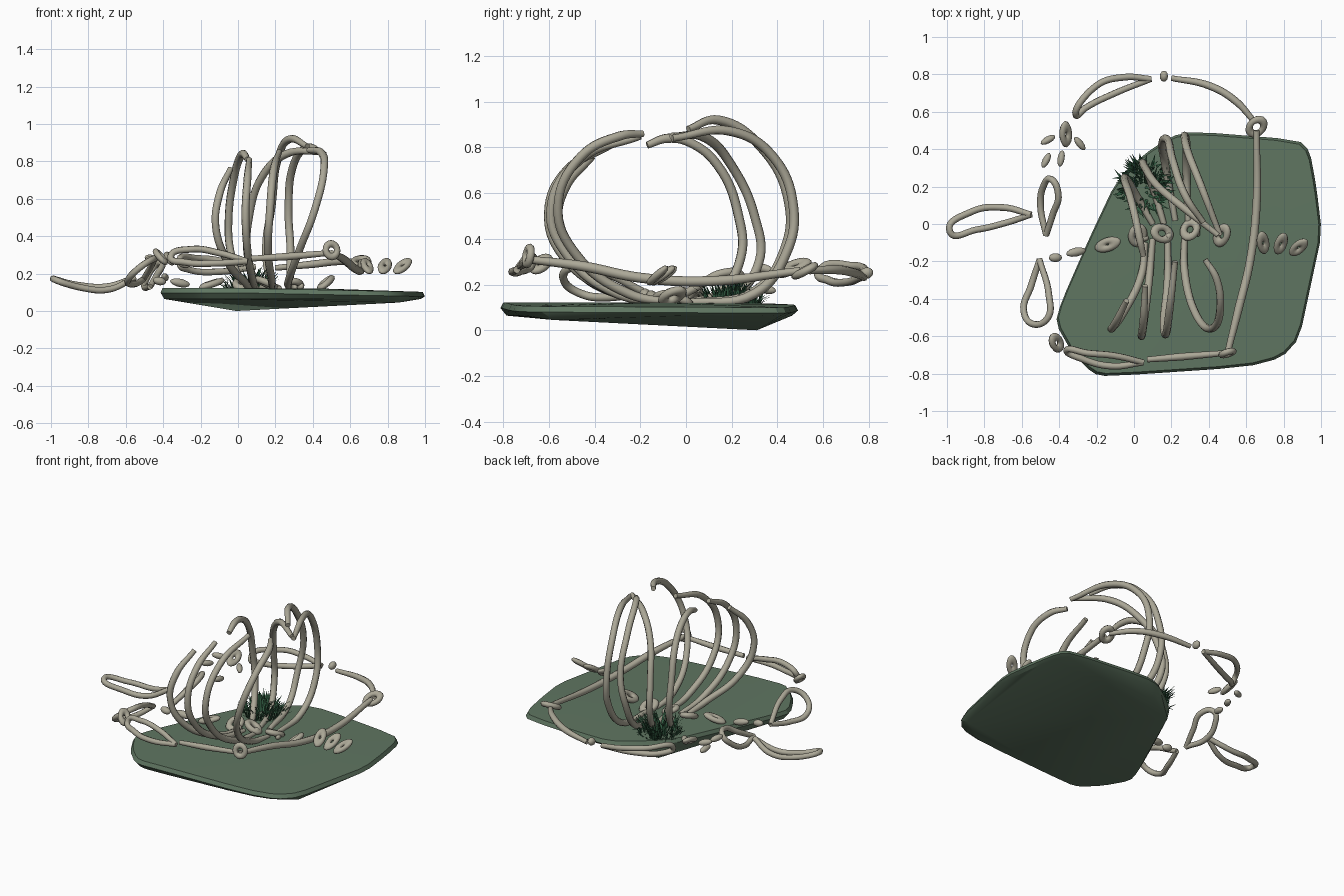
import bpy, bmesh, math, random
from mathutils import Vector

if "Cube" in bpy.data.objects:
    bpy.data.objects.remove(bpy.data.objects["Cube"])

random.seed(4)


def material(name, rgb):
    m = bpy.data.materials.new(name)
    m.diffuse_color = (*rgb, 1)
    m.use_nodes = True
    m.node_tree.nodes["Principled BSDF"].inputs["Base Color"].default_value = m.diffuse_color
    return m


BONE = material("bone", (0.41, 0.39, 0.31))
STONE = material("stone", (0.115, 0.18, 0.12))
GRASS = material("grass", (0.035, 0.12, 0.06))


def mesh_object(name, bm, mat):
    me = bpy.data.meshes.new(name)
    bm.normal_update()
    bm.to_mesh(me)
    bm.free()
    me.materials.append(mat)
    ob = bpy.data.objects.new(name, me)
    bpy.context.collection.objects.link(ob)
    return ob


def activate(ob):
    bpy.ops.object.select_all(action="DESELECT")
    ob.select_set(True)
    bpy.context.view_layer.objects.active = ob


def tube(name, pts, r=0.022, ends=0.75):
    cu = bpy.data.curves.new(name, "CURVE")
    cu.dimensions = "3D"
    cu.bevel_depth = r
    cu.bevel_resolution = 2
    cu.resolution_u = 8
    cu.use_fill_caps = True
    sp = cu.splines.new("BEZIER")
    sp.bezier_points.add(len(pts) - 1)
    for i, p in enumerate(pts):
        b = sp.bezier_points[i]
        b.co = p
        b.handle_left_type = b.handle_right_type = "AUTO"
        b.radius = ends if i in (0, len(pts) - 1) else 1
    cu.materials.append(BONE)
    ob = bpy.data.objects.new(name, cu)
    bpy.context.collection.objects.link(ob)
    activate(ob)
    bpy.ops.object.convert(target="MESH")


def ring(name, loc, size=0.03, r=0.016, tilt=(0, 0, 0), stretch=1.3):
    bpy.ops.mesh.primitive_torus_add(location=loc, rotation=tilt, major_radius=size,
                                     minor_radius=r, major_segments=16, minor_segments=8)
    ob = bpy.context.object
    ob.name = name
    ob.scale.y = stretch
    ob.data.materials.append(BONE)
    bpy.ops.object.shade_smooth()


def bead(name, loc, size, turn):
    bpy.ops.mesh.primitive_uv_sphere_add(segments=12, ring_count=8, radius=1,
                                         location=loc, rotation=(0.3, 0.2, turn))
    ob = bpy.context.object
    ob.name = name
    ob.scale = size
    ob.data.materials.append(BONE)
    bpy.ops.object.shade_smooth()


# Stone slab: hull of a corner-cut outline with a keeled underside
outline = [(-.14, -.815), (.6, -.765), (.79, -.715), (.885, -.61), (.95, -.3), (1.005, -.05),
           (.975, .2), (.94, .39), (.88, .45), (.32, .495), (.2, .47), (.05, .37),
           (-.09, .24), (-.25, -.1), (-.39, -.42), (-.42, -.53), (-.33, -.69), (-.22, -.8)]
smooth = []
for i, p in enumerate(outline):
    a, b = Vector(p), Vector(outline[(i + 1) % len(outline)])
    smooth += [a.lerp(b, .2), a.lerp(b, .8)]
bm = bmesh.new()
for x, y in smooth:
    top = 0.122 - 0.02 * max(0, x) - 0.01 * max(0, y)
    bm.verts.new((x, y, top - 0.025))
    bm.verts.new((x * 0.985 + 0.004, y * 0.98 - 0.003, top))
    if math.hypot(x + .02, y - .32) > .25:
        bm.verts.new((x * 0.97 + 0.008, y * 0.96 - 0.006, 0.064))
for p in [(.42, -.12, .121), (-.01, .31, 0), (.86, -.58, .045)]:
    bm.verts.new(p)
bmesh.ops.convex_hull(bm, input=bm.verts)
bmesh.ops.delete(bm, geom=[v for v in bm.verts if not v.link_faces], context="VERTS")
activate(mesh_object("stone_slab", bm, STONE))
bpy.ops.object.shade_smooth_by_angle(angle=math.radians(20))

# Ribs on the front side and the back side
front_ribs = [
    [(.06, -.1, .12), (.04, -.27, .15), (-.06, -.48, .27), (-.12, -.56, .46), (-.1, -.53, .62), (-.04, -.41, .76)],
    [(.1, -.08, .12), (.08, -.3, .16), (.05, -.54, .33), (.04, -.6, .52), (.05, -.52, .7), (.06, -.33, .81)],
    [(.18, -.07, .12), (.18, -.3, .16), (.16, -.52, .33), (.17, -.59, .53), (.19, -.46, .75), (.22, -.2, .85)],
    [(.27, -.06, .12), (.27, -.25, .16), (.33, -.48, .33), (.41, -.56, .54), (.46, -.46, .76), (.44, -.29, .85), (.38, -.19, .86)],
]
back_ribs = [
    [(.1, 0, .12), (.02, .14, .16), (-.04, .24, .32), (-.05, .23, .5), (-.02, .14, .72), (.01, .02, .82), (.03, -.08, .84), (.05, -.17, .81)],
    [(.16, .0, .12), (.1, .2, .15), (.05, .32, .3), (.06, .3, .5), (.13, .2, .72), (.26, .09, .84), (.45, -.06, .85)],
    [(.22, .02, .12), (.17, .3, .17), (.15, .43, .35), (.18, .45, .56), (.21, .33, .8), (.28, .14, .92), (.37, .01, .88)],
    [(.29, .0, .12), (.28, .3, .16), (.28, .44, .34), (.27, .47, .54), (.29, .38, .76), (.36, .2, .87), (.46, -.06, .84)],
]
for side, ribs in (("front", front_ribs), ("back", back_ribs)):
    for i, pts in enumerate(ribs):
        tube(f"{side}_rib_{i + 1}", pts, 0.021)

# Vertebrae along the slab, then small floating neck bones
for i, (x, y, z) in enumerate([(.02, -.06, .14), (.15, -.05, .15), (.3, -.03, .14)]):
    ring(f"vertebra_{i + 1}", (x, y, z), 0.034, 0.019, (0.4, 0.2, 1.4 * i))
    bead(f"vertebra_core_{i + 1}", (x + .035, y - .015, z - .01), (.025, .018, .02), i)
ring("vertebra_4", (.47, -.06, .15), 0.03, 0.018, (0.5, -0.4, -0.7), 1.5)
ring("tail_bone_1", (-.14, -.11, .145), 0.02, 0.018, (0.3, 0, -1.25), 2)
bead("tail_bone_2", (-.31, -.15, .15), (.055, .024, .022), 0.2)
bead("tail_bone_3", (-.42, -.18, .16), (.036, .024, .022), 0)
for i, (x, y) in enumerate([(.69, -.1), (.785, -.105), (.88, -.125)]):
    ring(f"neck_bone_{i + 1}", (x, y, .24), 0.02, 0.016, (0.6, 0.3, .4 - .5 * i), 2)

# Long bones of the limbs, with ring joints between them
tube("front_thin_limb", [(.07, -.725, .28), (.25, -.71, .29), (.49, -.69, .31)], .02)
tube("right_long_limb", [(.5, -.69, .31), (.56, -.45, .28), (.62, -.2, .23), (.655, .1, .215), (.655, .5, .26)])
tube("back_limb", [(.65, .54, .26), (.54, .66, .265), (.4, .74, .25), (.2, .78, .23)], .02)
ring("front_right_joint", (.5, -.69, .325), 0.032, 0.018, (1.4, 0, .3), 1.1)
ring("back_right_joint", (.655, .52, .26), 0.036, 0.018, (0.4, 0.3, -.5), 1.3)
ring("front_left_joint", (-.415, -.635, .29), 0.026, 0.017, (0.7, 0.4, .9), 1.5)
bead("back_joint", (.16, .79, .25), (.022, .03, .025), 0)

# Looped bones: each runs out from a pointed tip and back to it
looped_bones = {
    "front": [(.05, -.74, .265), (-.12, -.76, .255), (-.28, -.72, .26), (-.36, -.675, .29),
              (-.25, -.69, .33), (-.1, -.705, .31)],
    "back": [(.09, .775, .235), (-.05, .785, .26), (-.2, .74, .28), (-.31, .58, .25),
             (-.26, .62, .22), (-.1, .7, .21)],
    "left": [(-.55, .05, .18), (-.7, .088, .13), (-.87, .065, .14), (-.985, -.04, .17),
             (-.84, -.03, .125), (-.69, .005, .115)],
    "left_middle": [(-.47, -.06, .13), (-.5, .1, .13), (-.485, .2, .18), (-.445, .24, .24),
                    (-.405, .16, .25), (-.435, .05, .19)],
    "left_front": [(-.505, -.19, .17), (-.55, -.33, .145), (-.59, -.46, .16), (-.54, -.535, .22),
                   (-.46, -.5, .275), (-.455, -.38, .26)],
}
for name, pts in looped_bones.items():
    tube(f"{name}_looped_bone", pts + pts[:1], 0.018, ends=0.9)

# Scattered small toe bones
toes = [(-.46, .45, .28, .5), (-.29, .43, .25, -.9), (-.47, .34, .27, 1.1), (-.39, .35, .18, 1.4)]
for i, (x, y, z, a) in enumerate(toes):
    bead(f"toe_bone_{i + 1}", (x, y, z), (.045, .019, .02), a)
ring("toe_ring_bone", (-.365, .48, .28), 0.022, 0.017, (0.4, 0.6, .3), 1.9)

# Grass tuft: thin bent pointed blades leaning outward
bm = bmesh.new()
for _ in range(190):
    a, d = random.uniform(0, math.tau), math.sqrt(random.random())
    base = Vector((.055 + .12 * d * math.cos(a), .205 + .12 * d * math.sin(a), .105))
    lean = a + random.uniform(-.9, .9)
    out = Vector((math.cos(lean), math.sin(lean), 0))
    side = Vector((-out.y, out.x, 0)) * .009
    h, reach = random.uniform(.03, .15) * (1.1 - .4 * d), random.uniform(.02, .08)
    mid = base + out * reach * .4 + Vector((0, 0, h * .65))
    tip = base + out * reach + Vector((0, 0, h))
    v = [bm.verts.new(p) for p in (base - side, base + side, mid + side * .7, mid - side * .7, tip)]
    bm.faces.new(v[:4])
    bm.faces.new((v[3], v[2], v[4]))
mesh_object("grass_tuft", bm, GRASS)
